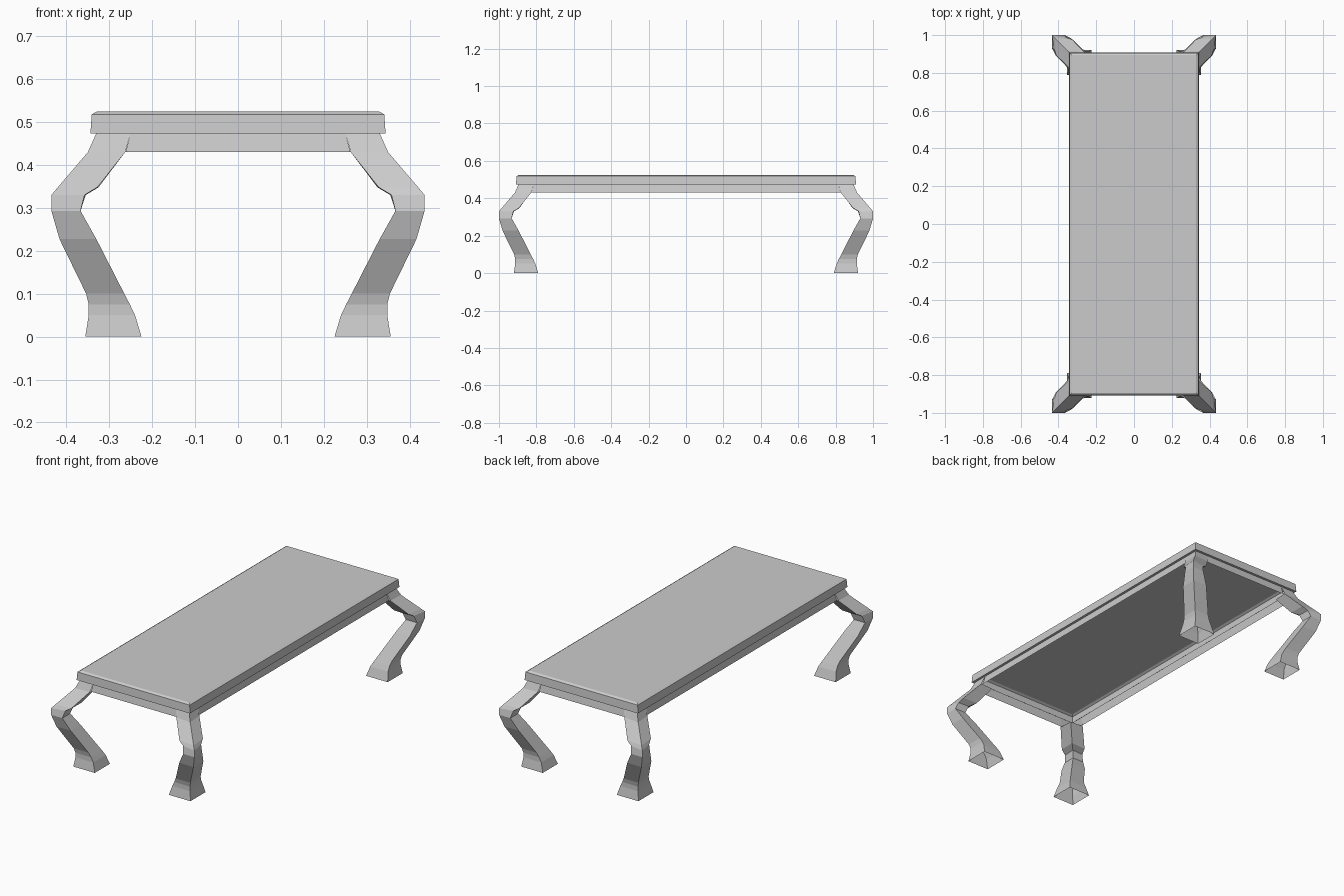
import bpy, bmesh

if "Cube" in bpy.data.objects:
    bpy.data.objects.remove(bpy.data.objects["Cube"])

STRETCH = 0.565  # the table is this much longer in y than in x, per side


def make_object(name, rings, closed=True, cap_top=False):
    """Skin a stack of point rows into a thin shell object."""
    bm = bmesh.new()
    loops = [[bm.verts.new(p) for p in ring] for ring in rings]
    for a, b in zip(loops, loops[1:]):
        n = len(a)
        for i in range(n if closed else n - 1):
            j = (i + 1) % n
            bm.faces.new((a[i], a[j], b[j], b[i]))
    if cap_top:
        bm.faces.new(loops[-1])
    mesh = bpy.data.meshes.new(name)
    bm.to_mesh(mesh)
    bm.free()
    obj = bpy.data.objects.new(name, mesh)
    bpy.context.collection.objects.link(obj)
    return obj


def mirror(obj, x, y):
    mod = obj.modifiers.new("mirror", 'MIRROR')
    mod.use_axis = (x, y, False)
    mod.use_mirror_merge = False


def table_ring(x, z):
    """Rectangle around the table at half-width x and height z."""
    y = x + STRETCH
    return [(-x, -y, z), (x, -y, z), (x, y, z), (-x, y, z)]


# Table top: hollow tray with a lower lip and a small bevel on its upper edge
make_object("table_top", [table_ring(x, z) for x, z in
                          [(0.330, 0.474), (0.344, 0.474), (0.341, 0.518), (0.329, 0.525)]],
            cap_top=True)

# Aprons: thin panels between the legs (half-length, outward position, height)
edge = [(0.262, 0.338, 0.43), (0.250, 0.330, 0.475)]
end = make_object("end_apron", [[(-h, -o - STRETCH, z), (h, -o - STRETCH, z)]
                                for h, o, z in edge], closed=False)
mirror(end, False, True)
side = make_object("side_apron", [[(o, -h - STRETCH, z), (o, h + STRETCH, z)]
                                  for h, o, z in edge], closed=False)
mirror(side, True, False)

# Legs: open square tube along a curved profile
# (height, outer corner, inner edge, inner corner, outward position of side edges)
profile = [
    (0.000, 0.356, 0.225, 0.225, 0.356),
    (0.050, 0.348, 0.240, 0.240, 0.348),
    (0.075, 0.348, 0.252, 0.252, 0.348),
    (0.100, 0.354, 0.265, 0.265, 0.354),
    (0.227, 0.416, 0.330, 0.330, 0.416),
    (0.293, 0.435, 0.367, 0.367, 0.435),
    (0.330, 0.435, 0.358, 0.355, 0.422),
    (0.348, 0.420, 0.328, 0.325, 0.412),
    (0.430, 0.350, 0.263, 0.268, 0.345),
]
S = STRETCH
legs = make_object("legs", [[(i, w + S, z), (o, o + S, z), (w, i + S, z), (c, c + S, z)]
                            for z, o, i, c, w in profile])
mirror(legs, True, True)

# Leg heads: outer corner faces running up beside the aprons
heads = make_object("leg_heads", [[(i, w + S, z), (o, o + S, z), (w, i + S, z)]
                                  for z, o, i, w in [(0.430, 0.350, 0.263, 0.345),
                                                     (0.475, 0.330, 0.250, 0.330)]],
                    closed=False)
mirror(heads, True, True)
